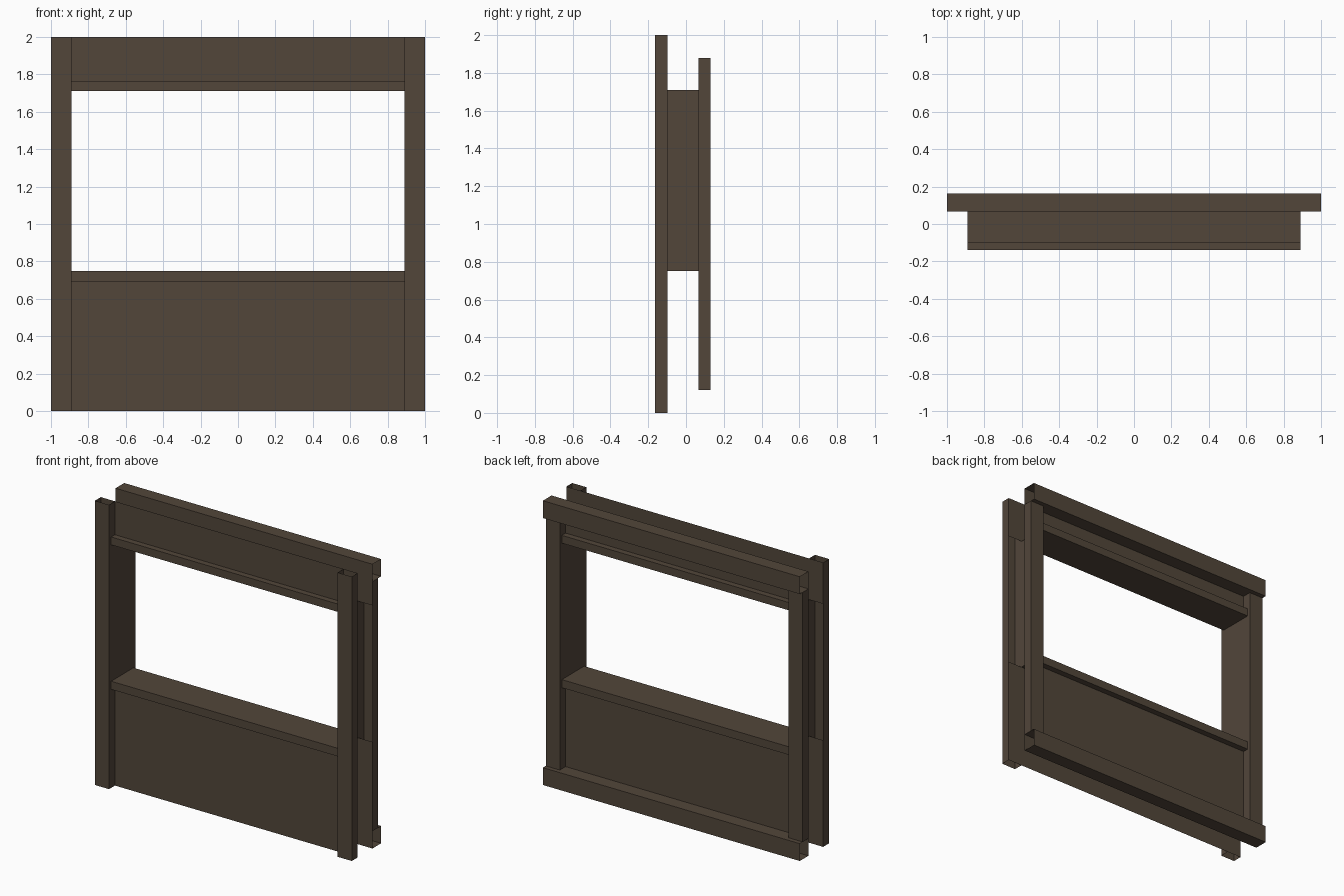
import bpy, bmesh
from mathutils import Vector

if "Cube" in bpy.data.objects:
    bpy.data.objects.remove(bpy.data.objects["Cube"])

# one flat colour
wood = bpy.data.materials.new("dark_brown_wood")
wood.diffuse_color = (0.084, 0.061, 0.042, 1)
wood.use_nodes = True
wood.node_tree.nodes["Principled BSDF"].inputs["Base Color"].default_value = wood.diffuse_color

SIDES = {"left": (-1, 0, 0), "right": (1, 0, 0), "front": (0, -1, 0),
         "back": (0, 1, 0), "bottom": (0, 0, -1), "top": (0, 0, 1)}


def open_box(name, x, y, z, keep, inward=False):
    """Box between the given ranges that keeps only the named sides."""
    bm = bmesh.new()
    bmesh.ops.create_cube(bm, size=1)
    bm.normal_update()
    kept = [Vector(SIDES[k]) for k in keep.split()]
    drop = [f for f in bm.faces if not any(f.normal.dot(k) > 0.9 for k in kept)]
    bmesh.ops.delete(bm, geom=drop, context='FACES')
    for v in bm.verts:
        v.co = [r[0] + (c + 0.5) * (r[1] - r[0]) for c, r in zip(v.co, (x, y, z))]
    if inward:
        bmesh.ops.reverse_faces(bm, faces=bm.faces[:])
    me = bpy.data.meshes.new(name)
    bm.to_mesh(me)
    bm.free()
    me.materials.append(wood)
    ob = bpy.data.objects.new(name, me)
    bpy.context.collection.objects.link(ob)
    return ob


F, B = -0.097, 0.067          # wall front and back planes
EDGE = 0.163                  # outermost trim depth
IN = 0.89                     # inner edge of posts
SILL, HEAD = 0.75, 1.71       # window opening
RAIL = 0.122                  # back rail height

# wall panels below and above the window, and the lining of the opening
open_box("lower_wall", (-1, 1), (F, B), (0, SILL), "front back")
open_box("upper_wall", (-1, 1), (F, B), (HEAD, 2), "front back")
open_box("window_lining", (-IN, IN), (F, B), (SILL, HEAD),
         "left right top bottom", inward=True)

# posts on both faces, open at the ends and against the wall
for side, x in (("left", (-1, -IN)), ("right", (IN, 1))):
    open_box("front_post_" + side, x, (-EDGE, F), (0, 2), "left right front")
    open_box("back_post_" + side, x, (B, 0.131), (RAIL, 2 - RAIL), "left right back")

# full-width rails on the back
for level, z in (("bottom", (0, RAIL)), ("top", (2 - RAIL, 2))):
    open_box("back_rail_" + level, (-1, 1), (B, EDGE), z, "back top bottom")

# thin ledges along the sill and head, front and back
for level, z in (("sill", (SILL - 0.057, SILL)), ("head", (HEAD, HEAD + 0.055))):
    open_box("front_ledge_" + level, (-IN, IN), (-0.139, F), z, "front top bottom")
    open_box("back_ledge_" + level, (-IN, IN), (B, 0.109), z, "back top bottom")
